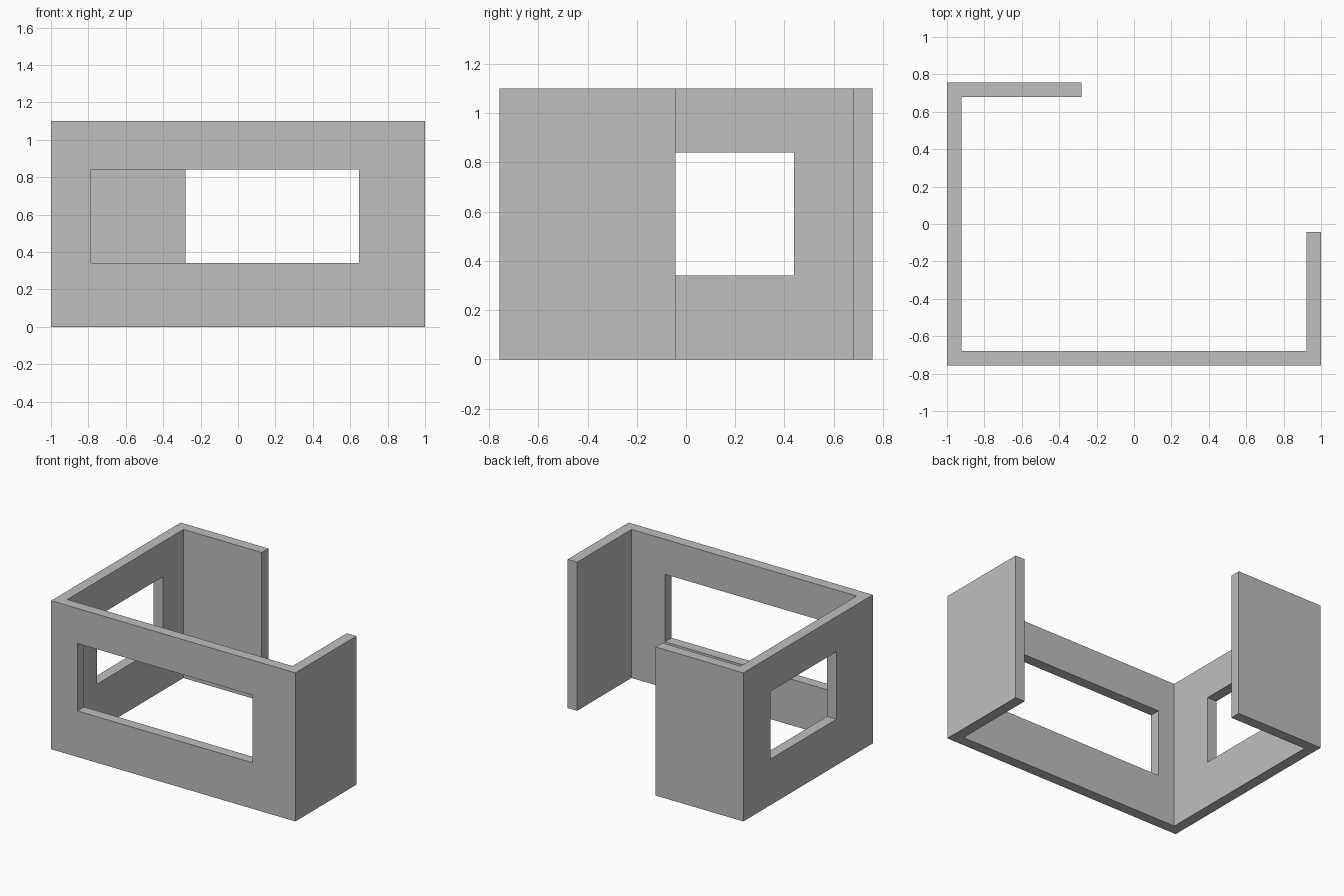
import bpy
import bmesh

# Remove the default cube
cube = bpy.data.objects.get("Cube")
if cube:
    bpy.data.objects.remove(cube, do_unlink=True)

HX, HY, HEIGHT, WALL = 1.0, 0.757, 1.1, 0.078   # half sizes, height, wall thickness
BACK_END, RIGHT_END = -0.282, -0.043            # free ends of the short walls
SILL, HEAD = 0.341, 0.841                       # window bottom and top


def flat_material(name, colour):
    mat = bpy.data.materials.new(name)
    mat.use_nodes = True
    mat.diffuse_color = colour
    mat.node_tree.nodes["Principled BSDF"].inputs["Base Color"].default_value = colour
    return mat


def prism(name, outline, bottom, top):
    """Extrude a plan outline from bottom to top."""
    bm = bmesh.new()
    base = bm.faces.new([bm.verts.new((x, y, bottom)) for x, y in outline])
    side = bmesh.ops.extrude_face_region(bm, geom=[base])["geom"]
    verts = [v for v in side if isinstance(v, bmesh.types.BMVert)]
    bmesh.ops.translate(bm, verts=verts, vec=(0, 0, top - bottom))
    bmesh.ops.recalc_face_normals(bm, faces=bm.faces)
    mesh = bpy.data.meshes.new(name)
    bm.to_mesh(mesh)
    bm.free()
    obj = bpy.data.objects.new(name, mesh)
    bpy.context.collection.objects.link(obj)
    return obj


def cut_window(wall, name, x0, x1, y0, y1):
    """Cut a rectangular window opening through a wall."""
    cutter = prism(name, [(x0, y0), (x1, y0), (x1, y1), (x0, y1)], SILL, HEAD)
    cutter.hide_render = True
    mod = wall.modifiers.new(name, "BOOLEAN")
    mod.operation = "DIFFERENCE"
    mod.solver = "EXACT"
    mod.object = cutter
    bpy.context.view_layer.objects.active = wall
    bpy.ops.object.modifier_apply(modifier=name)
    bpy.data.objects.remove(cutter, do_unlink=True)


# Continuous wall: short side, front, long side, short back
ix, iy = HX - WALL, HY - WALL
plan = [
    (HX, RIGHT_END), (HX, -HY), (-HX, -HY), (-HX, HY), (BACK_END, HY),
    (BACK_END, iy), (-ix, iy), (-ix, -iy), (ix, -iy), (ix, RIGHT_END),
]
walls = prism("room_walls", plan, 0, HEIGHT)
walls.data.materials.append(flat_material("plain grey", (0.52, 0.52, 0.52, 1)))

# Window openings in the front and long side walls
cut_window(walls, "front_window", -0.785, 0.647, -HY - WALL, -iy + WALL)
cut_window(walls, "side_window", -HX - WALL, -ix + WALL, -0.332, 0.438)
